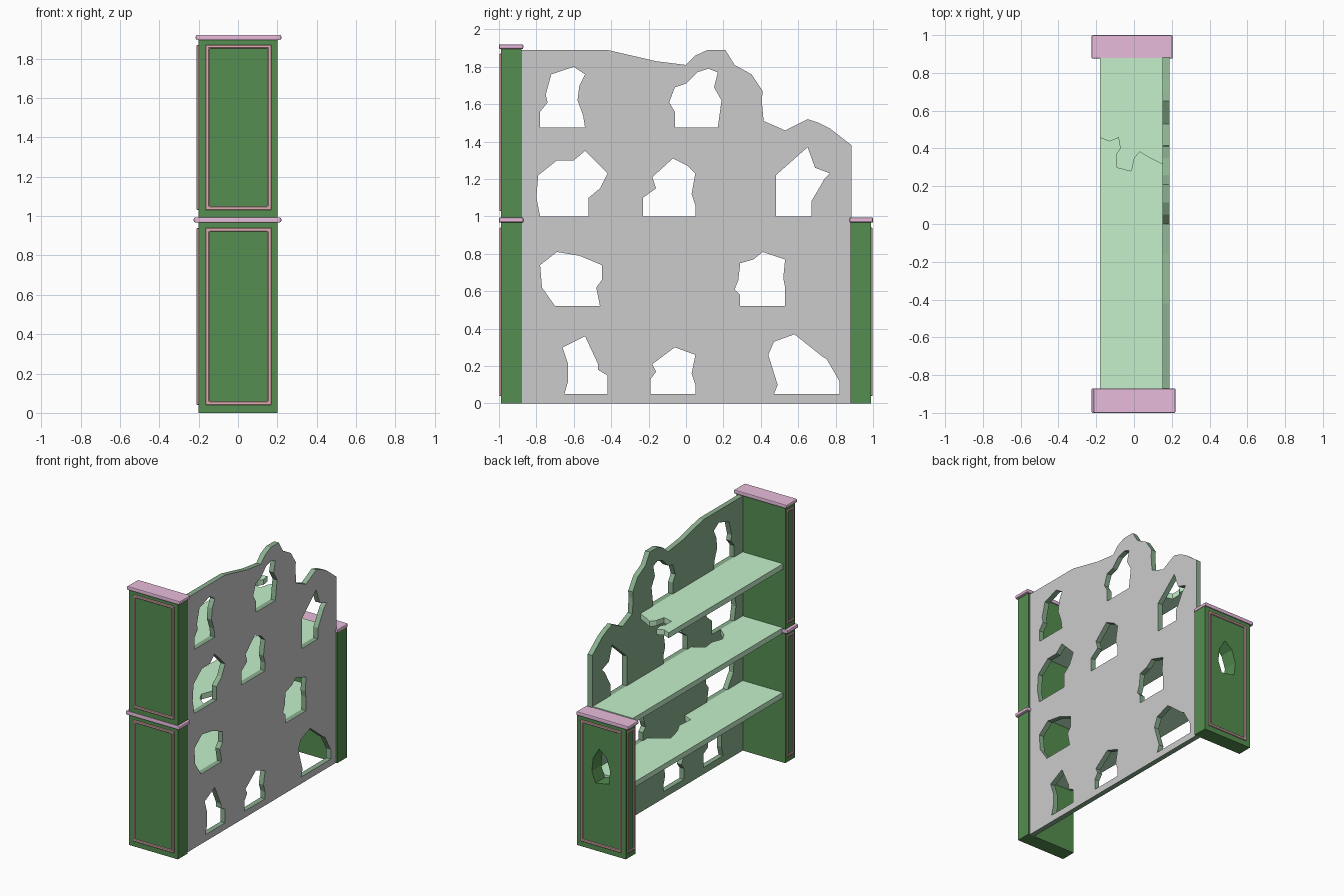
import bpy, bmesh

if "Cube" in bpy.data.objects:
    bpy.data.objects.remove(bpy.data.objects["Cube"])


def material(name, rgb):
    m = bpy.data.materials.new(name)
    m.diffuse_color = (*rgb, 1)
    m.use_nodes = True
    m.node_tree.nodes["Principled BSDF"].inputs["Base Color"].default_value = m.diffuse_color
    return m


POST = material("dark_green", (0.09, 0.27, 0.08))
BACK = material("mid_green", (0.26, 0.44, 0.28))
SHELF = material("light_green", (0.55, 0.87, 0.59))
CAP = material("pink", (0.80, 0.50, 0.71))
TRIM = material("rose", (0.76, 0.42, 0.44))
GREY = material("grey", (0.7, 0.7, 0.7))

PLACE = {"x": lambda u, v, d: (d, u, v),
         "y": lambda u, v, d: (u, d, v),
         "z": lambda u, v, d: (u, v, d)}


def prism(name, loops, axis, a, b, mat):
    """Extrude an outline (first loop) with holes (other loops) from a to b."""
    bm = bmesh.new()
    for loop in loops:
        vs = [bm.verts.new(PLACE[axis](u, v, a)) for u, v in loop]
        for i, v in enumerate(vs):
            bm.edges.new((vs[i - 1], v))
    bmesh.ops.triangle_fill(bm, edges=bm.edges[:], use_beauty=True)
    ext = bmesh.ops.extrude_face_region(bm, geom=bm.faces[:])
    moved = [g for g in ext["geom"] if isinstance(g, bmesh.types.BMVert)]
    bmesh.ops.translate(bm, verts=moved, vec=PLACE[axis](0, 0, b - a))
    bmesh.ops.recalc_face_normals(bm, faces=bm.faces[:])
    me = bpy.data.meshes.new(name)
    bm.to_mesh(me)
    bm.free()
    me.materials.append(mat)
    ob = bpy.data.objects.new(name, me)
    bpy.context.collection.objects.link(ob)
    return ob


def rect(u0, u1, v0, v1):
    return [(u0, v0), (u1, v0), (u1, v1), (u0, v1)]


def frame(name, u0, u1, v0, v1, axis, a, b, w=0.018):
    ob = prism(name, [rect(u0, u1, v0, v1), rect(u0 + w, u1 - w, v0 + w, v1 - w)],
               axis, a, b, TRIM)
    bev = ob.modifiers.new("bevel", "BEVEL")
    bev.width, bev.segments = 0.003, 1


def cap(name, x0, x1, y0, y1, z0, z1):
    ob = prism(name, [rect(x0, x1, y0, y1)], "z", z0, z1, CAP)
    bev = ob.modifiers.new("bevel", "BEVEL")
    bev.width, bev.segments = 0.008, 2


# Back wall: broken skyline and ragged windows, coordinates are (y, z)
skyline = [(-.88, 0), (.885, 0), (.885, 1.38), (.77, 1.47), (.71, 1.5), (.65, 1.52),
           (.53, 1.46), (.415, 1.51), (.405, 1.62), (.41, 1.67), (.35, 1.76),
           (.26, 1.81), (.21, 1.89), (.115, 1.89), (.05, 1.86), (0, 1.81),
           (-.16, 1.83), (-.42, 1.89), (-.88, 1.89)]
row_4 = [
    [(-.78, 1.475), (-.54, 1.475), (-.55, 1.54), (-.58, 1.62), (-.57, 1.7), (-.54, 1.76),
     (-.6, 1.8), (-.72, 1.76), (-.75, 1.65), (-.74, 1.61), (-.78, 1.56)],
    [(-.06, 1.475), (.17, 1.475), (.19, 1.62), (.15, 1.69), (.17, 1.77), (.12, 1.79),
     (.06, 1.77), (0, 1.71), (-.06, 1.69), (-.09, 1.61), (-.06, 1.56)]]
row_3 = [
    [(-.78, 1), (-.52, 1), (-.52, 1.1), (-.46, 1.15), (-.42, 1.23), (-.54, 1.35),
     (-.6, 1.3), (-.69, 1.3), (-.79, 1.22), (-.8, 1.1)],
    [(-.23, 1), (.05, 1), (.05, 1.06), (.03, 1.12), (.05, 1.23), (.01, 1.27),
     (-.07, 1.31), (-.18, 1.21), (-.16, 1.15), (-.23, 1.1)],
    [(.48, 1), (.67, 1), (.67, 1.08), (.74, 1.2), (.77, 1.23), (.69, 1.26),
     (.65, 1.37), (.48, 1.22)]]
row_2 = [
    [(-.7, .52), (-.46, .52), (-.48, .62), (-.45, .66), (-.45, .74), (-.57, .79),
     (-.69, .81), (-.78, .74), (-.77, .62)],
    [(.29, .52), (.53, .52), (.53, .62), (.52, .67), (.53, .77), (.41, .81),
     (.36, .77), (.29, .75), (.28, .66), (.26, .61), (.29, .58)]]
row_1 = [
    [(-.65, .05), (-.42, .05), (-.42, .15), (-.47, .18), (-.47, .21), (-.54, .36),
     (-.66, .3), (-.63, .21), (-.63, .12)],
    [(-.19, .05), (.05, .05), (.05, .1), (.03, .16), (.05, .26), (-.06, .3),
     (-.18, .21), (-.16, .17), (-.19, .13)],
    [(.47, .05), (.82, .05), (.82, .12), (.75, .24), (.73, .25), (.58, .37),
     (.47, .33), (.44, .26), (.49, .1)]]
wall = prism("back_wall", [skyline] + row_1 + row_2 + row_3 + row_4, "x", .15, .188, BACK)
wall.data.materials.append(GREY)
for p in wall.data.polygons:
    if p.normal.x > 0.9:
        p.material_index = 1

# Shelves: the top one is snapped off, the lower two have bites against the wall
XF, XW, YE, T = -.18, .15, .88, .04
broken_end = [(XW, .32), (.07, .36), (.03, .385), (0, .35), (-.015, .28), (-.09, .3),
              (-.09, .37), (-.07, .4), (-.08, .46), (-.13, .44), (XF, .46)]
bite_mid = [(XW, -.62), (.08, -.56), (.05, -.5), (.08, -.42), (.07, -.33), (XW, -.28)]
bite_low = [(XW, -.2), (.08, -.17), (.09, -.05), (.05, .03), (.02, .15), (XW, .24)]
front_edge = [(XF, YE), (XF, -YE), (XW, -YE)]
for name, ztop, outline in (
        ("top_shelf", 1.475, [(XF, -YE), (XW, -YE)] + broken_end),
        ("middle_shelf", 1.0, front_edge + bite_mid + [(XW, YE)]),
        ("bottom_shelf", .52, front_edge + bite_low + [(XW, YE)])):
    prism(name, [outline], "z", ztop - T, ztop, SHELF)

# Side posts: two storeys on the front side, one with a window on the other
window = [(-.06, .52), (.05, .5), (.08, .58), (.07, .68), (.02, .76), (-.04, .71), (-.07, .62)]
for name, s, z0, z1, holes in (("tall_post_lower", -1, 0, .97, []),
                               ("tall_post_upper", -1, .99, 1.9, []),
                               ("short_post", 1, 0, .97, [window])):
    lo, hi = sorted((s * .88, s * .99))
    prism(name, [rect(-.2, .2, z0, z1)] + holes, "y", lo, hi, POST)
    # Raised trim frames on the outer and inner-room faces
    za, zb = z0 + .04, z1 - .03
    frame(name + "_outer_trim", -.165, .17, za, zb, "y", s * .985, s * .998)
    frame(name + "_edge_trim", lo + .012, hi - .012, za, zb, "x", -.21, -.195, .014)

# Rounded caps
cap("tall_post_mid_cap", -.225, .22, -1, -.87, .967, .993)
cap("tall_post_top_cap", -.215, .22, -1, -.87, 1.895, 1.92)
cap("short_post_cap", -.225, .205, .875, 1, .967, .993)
